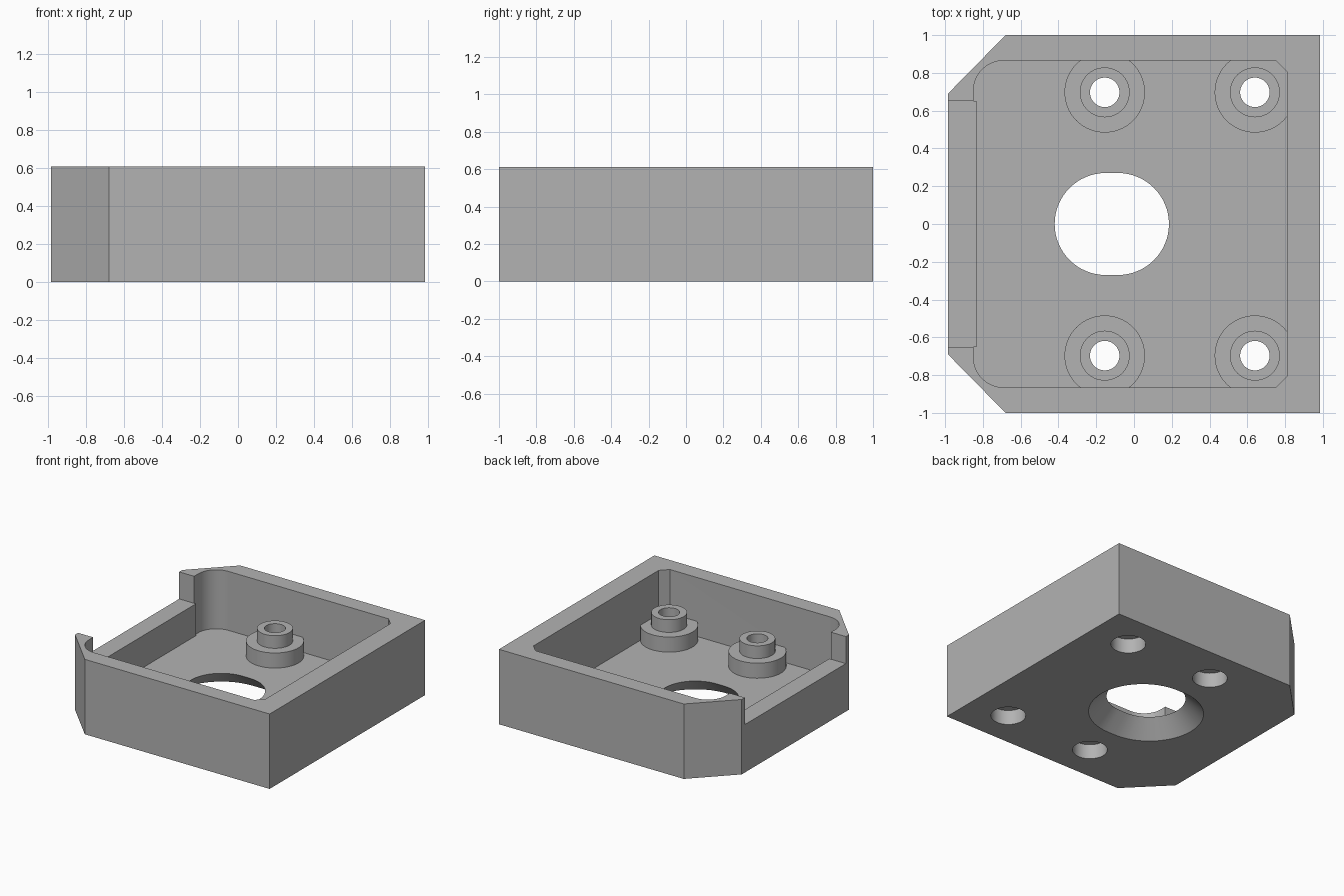
import bpy
import bmesh
from math import cos, sin, pi, radians

if "Cube" in bpy.data.objects:
    bpy.data.objects.remove(bpy.data.objects["Cube"], do_unlink=True)

grey = bpy.data.materials.new("plain_grey")
grey.use_nodes = True
grey.diffuse_color = (0.45, 0.45, 0.45, 1)
grey.node_tree.nodes["Principled BSDF"].inputs["Base Color"].default_value = (0.45, 0.45, 0.45, 1)

HEIGHT, FLOOR = 0.61, 0.13


def arc(cx, cy, r, start, end, steps):
    """Points on an arc, angles in degrees."""
    angles = [radians(start + (end - start) * i / steps) for i in range(steps + 1)]
    return [(cx + r * cos(a), cy + r * sin(a)) for a in angles]


def circle(cx, cy, r):
    return arc(cx, cy, r, 0, 360, 64)[:-1]


def slot(r):
    """Round-ended opening, slightly longer along x."""
    return arc(-0.085, 0, r, -90, 90, 32) + arc(-0.15, 0, r, 90, 270, 32)


def mirrored(half):
    """Close an outline given its +y half, listed from +x to -x."""
    return half + [(x, -y) for x, y in reversed(half)]


def prism(name, bottom, z0, z1, top=None):
    """Solid between two outlines with equal point counts."""
    bm = bmesh.new()
    low = [bm.verts.new((x, y, z0)) for x, y in bottom]
    high = [bm.verts.new((x, y, z1)) for x, y in (top or bottom)]
    bm.faces.new(low[::-1])
    bm.faces.new(high)
    n = len(low)
    for i in range(n):
        j = (i + 1) % n
        bm.faces.new((low[i], low[j], high[j], high[i]))
    bmesh.ops.recalc_face_normals(bm, faces=bm.faces)
    mesh = bpy.data.meshes.new(name)
    bm.to_mesh(mesh)
    bm.free()
    mesh.materials.append(grey)
    obj = bpy.data.objects.new(name, mesh)
    bpy.context.collection.objects.link(obj)
    return obj


def combine(target, tool, operation):
    """Apply a boolean and remove the tool."""
    mod = target.modifiers.new(operation, "BOOLEAN")
    mod.operation = operation
    mod.solver = "EXACT"
    mod.object = tool
    bpy.context.view_layer.objects.active = target
    bpy.ops.object.modifier_apply(modifier=mod.name)
    bpy.data.objects.remove(tool, do_unlink=True)


# Outer block with two clipped corners
tray = prism("mounting_tray", mirrored([(0.985, 1), (-0.68, 1), (-0.985, 0.69)]), 0, HEIGHT)

# Cavity: small bevels on one side, round corners on the other, thicker low wall
cavity = [(0.81, 0.805), (0.75, 0.865)] + arc(-0.69, 0.705, 0.16, 90, 180, 16)
cavity += [(-0.85, 0.65), (-0.835, 0.65)]
combine(tray, prism("cavity_cutter", mirrored(cavity), FLOOR, 1), "DIFFERENCE")

# Wide notch in the side wall
notch = mirrored([(-0.78, 0.65), (-1.1, 0.65)])
combine(tray, prism("notch_cutter", notch, 0.39, 1), "DIFFERENCE")

# Stepped standoffs, drilled through and counterbored from below
for x in (-0.155, 0.64):
    for y in (-0.697, 0.697):
        combine(tray, prism("standoff_base", circle(x, y, 0.213), 0.06, 0.253), "UNION")
        combine(tray, prism("standoff_collar", circle(x, y, 0.132), 0.18, 0.356), "UNION")
        combine(tray, prism("screw_hole", circle(x, y, 0.078), -0.1, 0.5), "DIFFERENCE")
        combine(tray, prism("counterbore", circle(x, y, 0.13), -0.1, 0.12), "DIFFERENCE")

# Central opening, flaring towards the underside
flare = 0.135 / FLOOR
cutter = prism("opening_cutter", slot(0.27 + flare * (FLOOR + 0.02)), -0.02,
               FLOOR + 0.02, slot(0.27 - flare * 0.02))
combine(tray, cutter, "DIFFERENCE")

# Smooth the curved walls, keep edges sharp
bpy.ops.object.select_all(action="DESELECT")
tray.select_set(True)
bpy.context.view_layer.objects.active = tray
bpy.ops.object.shade_smooth_by_angle(angle=radians(30))
